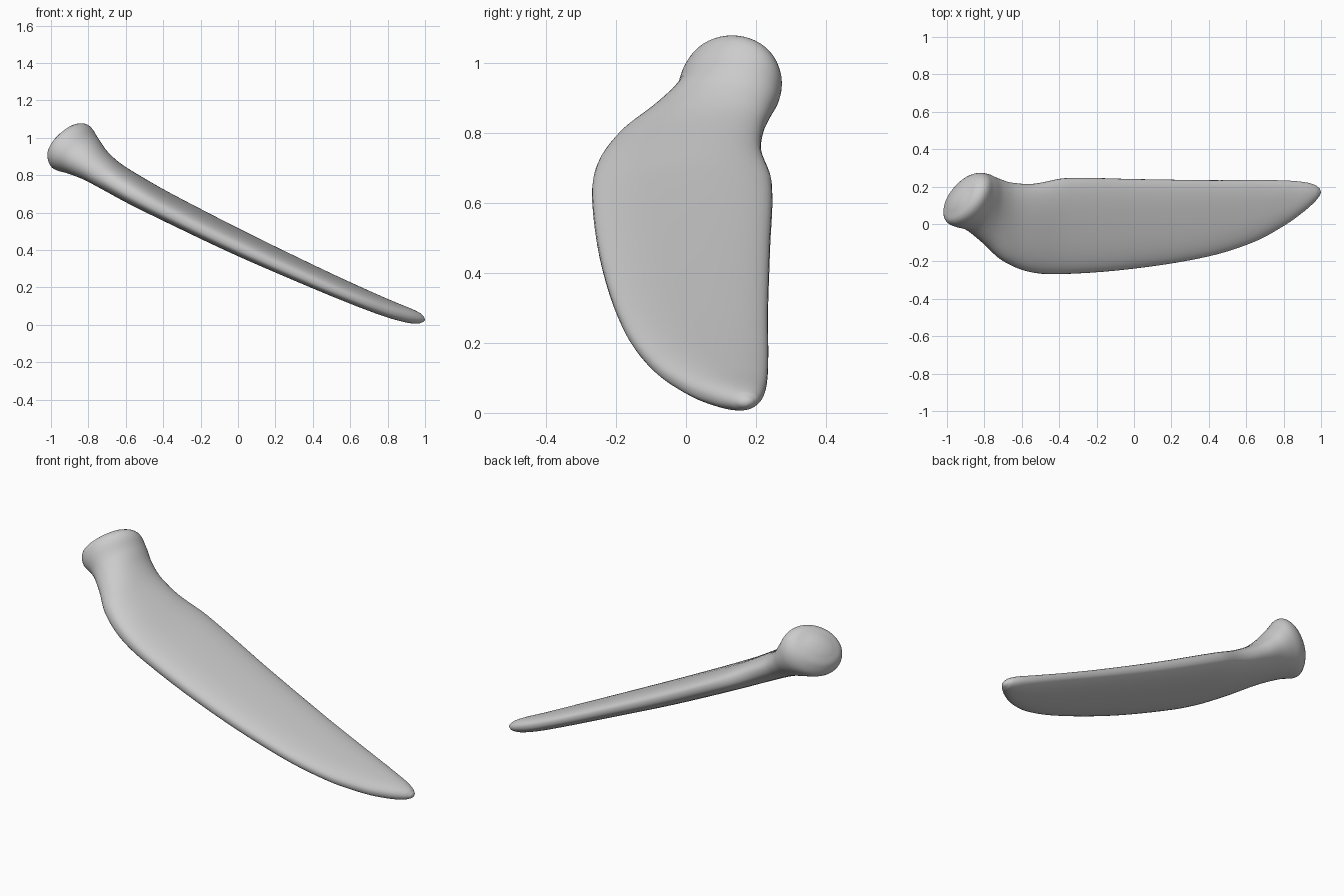
import bpy, bmesh, math

if "Cube" in bpy.data.objects:
    bpy.data.objects.remove(bpy.data.objects["Cube"])

# Stations along the blade: x, z, y low, y high, thickness, squareness, yaw shear, cross tilt
STATIONS = [
    (-0.955, 0.998, 0.085, 0.185, 0.10, 2.0, 0.45, 0.0),
    (-0.935, 0.982, 0.020, 0.245, 0.225, 2.0, 0.45, 0.0),
    (-0.895, 0.953, -0.012, 0.272, 0.29, 2.0, 0.42, 0.0),
    (-0.835, 0.908, -0.035, 0.268, 0.245, 2.0, 0.30, 0.02),
    (-0.765, 0.855, -0.105, 0.245, 0.19, 2.1, 0.15, 0.06),
    (-0.680, 0.796, -0.195, 0.222, 0.16, 2.3, 0.05, 0.09),
    (-0.550, 0.720, -0.255, 0.215, 0.145, 2.5, 0.0, 0.11),
    (-0.380, 0.630, -0.268, 0.245, 0.13, 2.6, 0.0, 0.11),
    (0.000, 0.442, -0.240, 0.240, 0.117, 2.6, 0.0, 0.11),
    (0.400, 0.258, -0.175, 0.234, 0.10, 2.6, 0.0, 0.11),
    (0.650, 0.149, -0.095, 0.235, 0.092, 2.5, 0.0, 0.11),
    (0.820, 0.081, 0.000, 0.232, 0.085, 2.4, 0.0, 0.11),
    (0.920, 0.048, 0.075, 0.222, 0.075, 2.2, 0.0, 0.10),
    (0.970, 0.034, 0.122, 0.207, 0.055, 2.0, 0.0, 0.08),
    (0.992, 0.029, 0.150, 0.190, 0.028, 2.0, 0.0, 0.05),
]
STEPS, RING = 5, 48


def spline(p0, p1, p2, p3, t):
    """Cubic through p1 and p2, with slopes scaled to the uneven x spacing."""
    h = p2[0] - p1[0]
    m1 = [(c - a) / (p2[0] - p0[0]) * h if p2[0] != p0[0] else 0 for a, c in zip(p0, p2)]
    m2 = [(c - a) / (p3[0] - p1[0]) * h if p3[0] != p1[0] else 0 for a, c in zip(p1, p3)]
    a, b = 2*t**3 - 3*t**2 + 1, t**3 - 2*t**2 + t
    c, d = -2*t**3 + 3*t**2, t**3 - t**2
    return [a*u + b*v + c*w + d*x for u, v, w, x in zip(p1, m1, p2, m2)]


def power(v, n):
    return math.copysign(abs(v) ** (2 / n), v)


# Refine the stations into smooth rows
rows = []
last = len(STATIONS) - 1
for i in range(last):
    quad = [STATIONS[min(max(i + k, 0), last)] for k in (-1, 0, 1, 2)]
    rows += [spline(*quad, s / STEPS) for s in range(STEPS)]
rows.append(list(STATIONS[-1]))

# Loft the rings
bm = bmesh.new()
rings = []
for i, (x, z, lo, hi, thick, n, yaw, tilt) in enumerate(rows):
    a, b = rows[max(i - 1, 0)], rows[min(i + 1, len(rows) - 1)]
    pitch = math.atan2(b[1] - a[1], b[0] - a[0])
    ring = []
    for k in range(RING):
        ang = 2 * math.pi * k / RING
        dy = (hi - lo) / 2 * power(math.cos(ang), n)
        v = thick / 2 * power(math.sin(ang), n) + tilt * dy
        ring.append(bm.verts.new((x + yaw * dy - v * math.sin(pitch),
                                  (lo + hi) / 2 + dy, z + v * math.cos(pitch))))
    rings.append(ring)
for r, s in zip(rings, rings[1:]):
    for k in range(RING):
        j = (k + 1) % RING
        bm.faces.new((r[k], r[j], s[j], s[k]))

# Domed ends
for ring, pole in ((rings[0], (-0.961, 0.135, 1.003)), (rings[-1], (1.0, 0.17, 0.026))):
    tip = bm.verts.new(pole)
    for k in range(RING):
        bm.faces.new((ring[k], ring[(k + 1) % RING], tip))
bmesh.ops.recalc_face_normals(bm, faces=bm.faces)
for f in bm.faces:
    f.smooth = True

mesh = bpy.data.meshes.new("blade_with_knob")
bm.to_mesh(mesh)
bm.free()
obj = bpy.data.objects.new("blade_with_knob", mesh)
bpy.context.collection.objects.link(obj)
